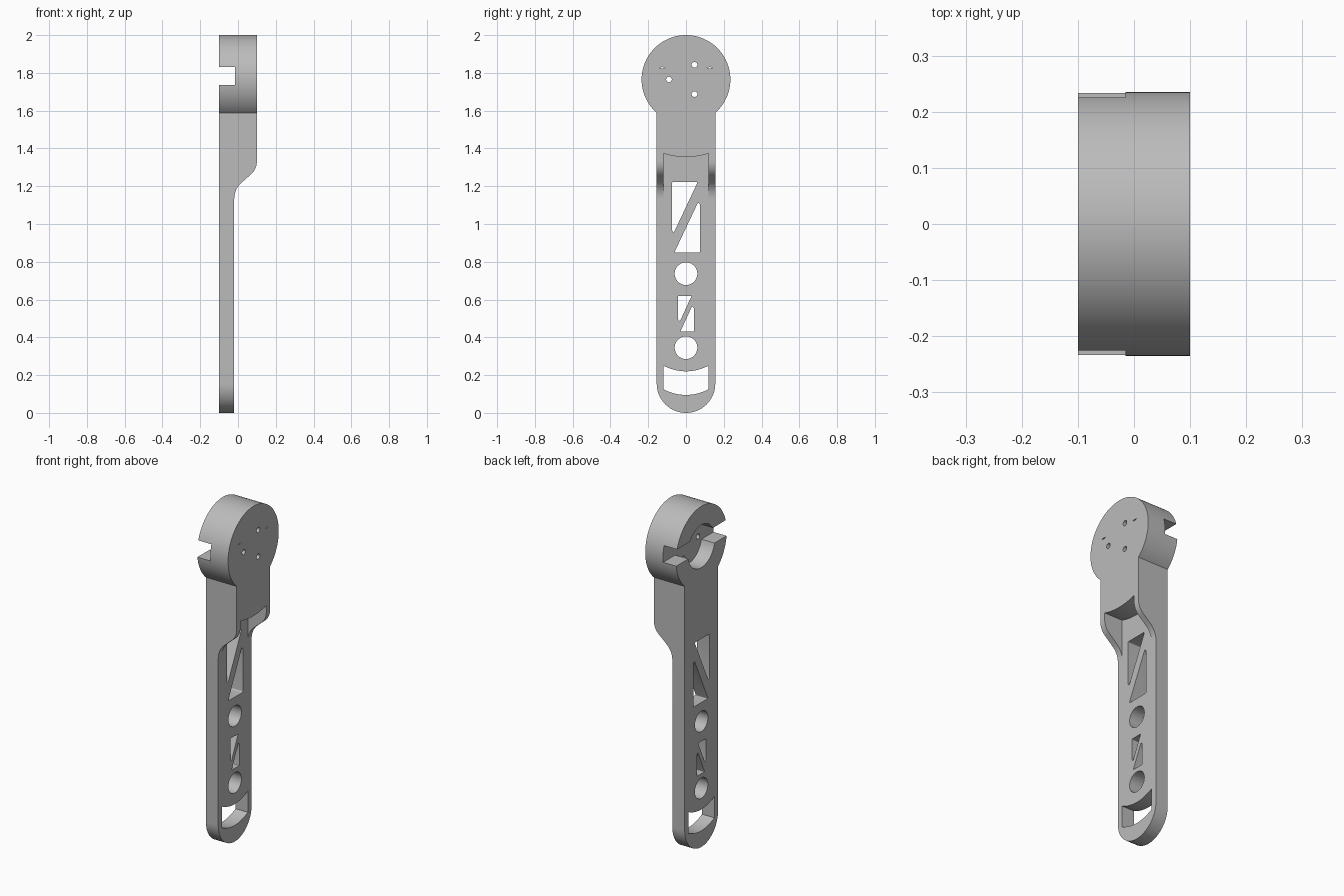
import bpy, bmesh, math
from mathutils import Vector

old = bpy.data.objects.get("Cube")
if old:
    bpy.data.objects.remove(old, do_unlink=True)

HEAD_Z, HEAD_R = 1.765, 0.235
ARM_W = 0.155
BACK, FRONT, THIN = -0.1, 0.1, -0.02
SLOT_FLOOR = -0.015

grey = bpy.data.materials.new("plain_grey")
grey.use_nodes = True
colour = (0.5, 0.5, 0.5, 1)
grey.diffuse_color = colour
grey.node_tree.nodes["Principled BSDF"].inputs["Base Color"].default_value = colour


def prism(name, points, start, end, axis="X"):
    """Extrude an outline: (y, z) points along x, or (x, z) points along y."""
    bm = bmesh.new()
    place = (lambda p: (start, p[0], p[1])) if axis == "X" else (lambda p: (p[0], start, p[1]))
    face = bm.faces.new([bm.verts.new(place(p)) for p in points])
    grown = bmesh.ops.extrude_face_region(bm, geom=[face])["geom"]
    move = Vector((end - start, 0, 0)) if axis == "X" else Vector((0, end - start, 0))
    bmesh.ops.translate(bm, vec=move, verts=[v for v in grown if isinstance(v, bmesh.types.BMVert)])
    bmesh.ops.recalc_face_normals(bm, faces=bm.faces)
    mesh = bpy.data.meshes.new(name)
    bm.to_mesh(mesh)
    bm.free()
    mesh.materials.append(grey)
    obj = bpy.data.objects.new(name, mesh)
    bpy.context.collection.objects.link(obj)
    return obj


def arc(cy, cz, r, a0, a1, steps, rz=None):
    rz = rz or r
    angles = [a0 + (a1 - a0) * i / steps for i in range(steps + 1)]
    return [(cy + r * math.cos(a), cz + rz * math.sin(a)) for a in angles]


def circle(cy, cz, r, steps=48, rz=None):
    return arc(cy, cz, r, 0, math.tau, steps, rz)[:-1]


def box(y0, y1, z0, z1):
    return [(y0, z0), (y1, z0), (y1, z1), (y0, z1)]


def bend(a, b, c, steps=10):
    """Smooth bend from a to c around the corner b."""
    a, b, c = Vector(a), Vector(b), Vector(c)
    return [tuple(a.lerp(b, i / steps).lerp(b.lerp(c, i / steps), i / steps))
            for i in range(steps + 1)]


def rounded(points, r):
    """Round each corner of an outline."""
    out = []
    for i, p in enumerate(points):
        p, before, after = Vector(p), Vector(points[i - 1]), Vector(points[(i + 1) % len(points)])
        into, away = before - p, after - p
        out += bend(p + into.normalized() * min(r, into.length * 0.45), p,
                    p + away.normalized() * min(r, away.length * 0.45), 4)
    return out


# Lever outline: round foot, straight arm and round head
neck = math.acos(ARM_W / HEAD_R)
outline = arc(0, ARM_W, ARM_W, math.pi, math.tau, 48)
outline += arc(0, HEAD_Z, HEAD_R, -neck, math.pi + neck, 96)
lever = prism("lever_arm", outline, BACK, FRONT)

cutters = []


def cut(name, points, start=-0.2, end=0.2, axis="X"):
    cutters.append(prism(name, points, start, end, axis))


# Step from the thick upper arm to the thin lower arm
step = bend((FRONT, 1.335), (FRONT, 1.285), (0.06, 1.255))
step += bend((0.02, 1.22), (THIN, 1.185), (THIN, 1.13))
cut("step_cutter", [(0.2, 1.335)] + step + [(THIN, -0.1), (0.2, -0.1)], -0.4, 0.4, "Y")

# Pocket in the step, with its top concentric with the head
side = math.asin(0.12 / 0.41)
cut("pocket_cutter", [(-0.12, 1.1), (0.12, 1.1)]
    + arc(0, HEAD_Z, 0.41, -math.pi / 2 + side, -math.pi / 2 - side, 24), THIN)

# Cross slot and round recess in the back of the head
cut("cross_slot_cutter", box(-0.4, 0.4, 1.737, 1.832), end=SLOT_FLOOR)
cut("recess_cutter", circle(0, HEAD_Z, 0.125, 64), end=SLOT_FLOOR)

# Three screw holes and two thin slits through the head
for i in range(3):
    a = math.radians(60 + 120 * i)
    cut("screw_hole_cutter", circle(0.09 * math.cos(a), HEAD_Z + 0.09 * math.sin(a), 0.015, 24))
for s in (-1, 1):
    cut("slit_cutter", circle(s * 0.126, 1.827, 0.014, 16, 0.003))

# Pairs of triangular windows, each pair turned half round about its middle
for mid, w, h, tip, r in ((1.035, 0.074, 0.187, 0.08, 0.008), (0.525, 0.042, 0.095, 0.04, 0.005)):
    inner = w - 0.012
    triangle = [(-w, h), (inner, h), (-inner - 0.002, -tip), (-w, 0.01 - tip)]
    for s in (-1, 1):
        cut("window_cutter", rounded([(s * y, mid + s * z) for y, z in triangle], r))

# Round holes
for z in (0.737, 0.345):
    cut("round_hole_cutter", circle(0, z, 0.06))

# Curved opening in the foot
ys = [-0.12 + 0.24 * i / 20 for i in range(21)]
sag = [(y, 0.03 * (y / 0.12) ** 2) for y in ys]
cut("foot_opening_cutter", [(y, 0.095 + d) for y, d in sag] + [(y, 0.22 + d) for y, d in reversed(sag)])

# Carve the lever, then discard the cutters
for c in cutters:
    c.hide_render = True
    mod = lever.modifiers.new(c.name, "BOOLEAN")
    mod.operation, mod.solver, mod.object = "DIFFERENCE", "EXACT", c
bpy.context.view_layer.update()
carved = bpy.data.meshes.new_from_object(lever.evaluated_get(bpy.context.evaluated_depsgraph_get()))
lever.modifiers.clear()
lever.data = carved
for c in cutters:
    bpy.data.objects.remove(c, do_unlink=True)

# Smooth curved walls, sharp edges
bpy.ops.object.select_all(action="DESELECT")
lever.select_set(True)
bpy.context.view_layer.objects.active = lever
bpy.ops.object.shade_smooth_by_angle(angle=math.radians(30))
